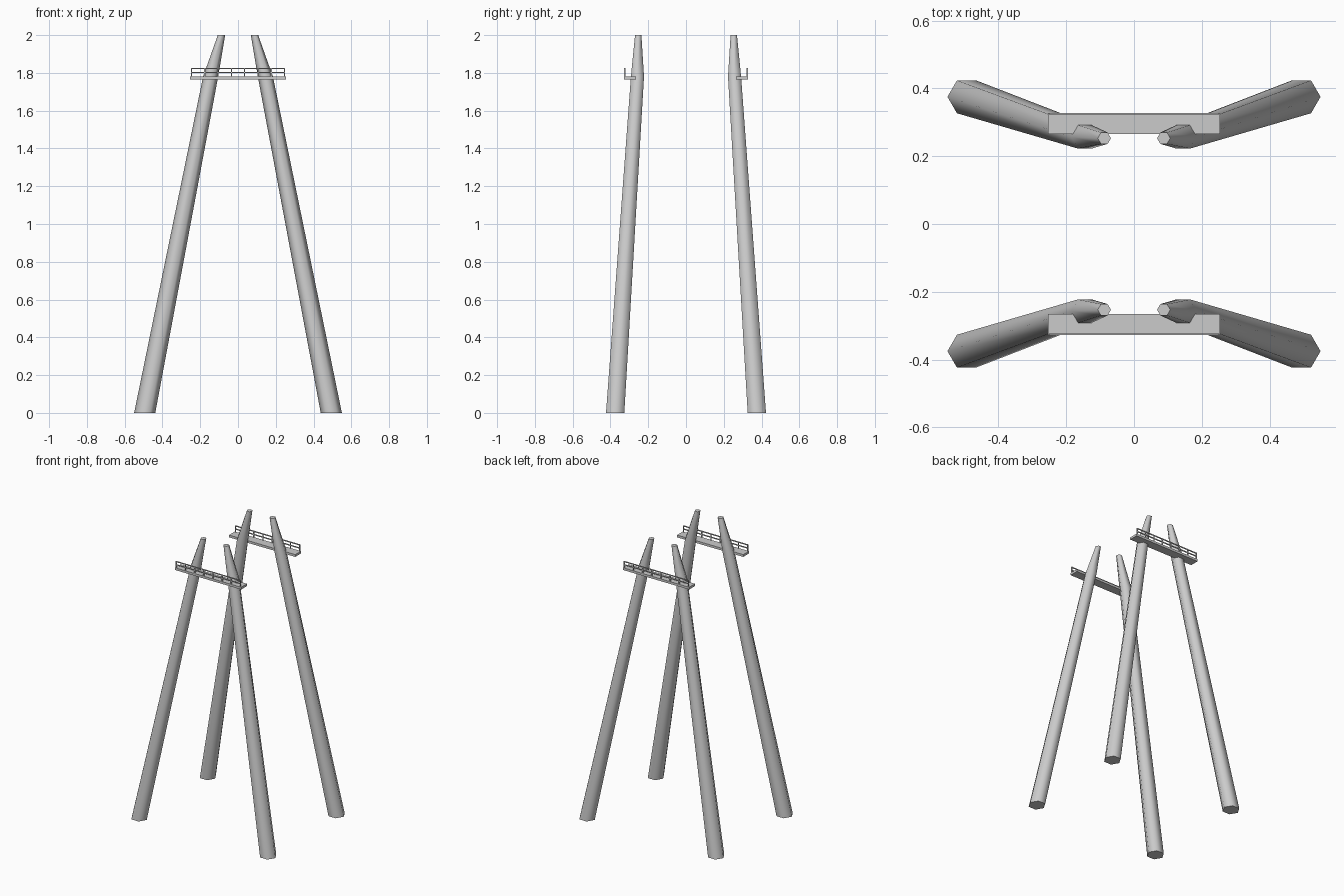
import bpy, bmesh, math

if "Cube" in bpy.data.objects:
    bpy.data.objects.remove(bpy.data.objects["Cube"])

# (centre x, centre y, z, radius) of the hexagonal leg sections
SECTIONS = [(0.494, 0.375, 0.0, 0.056),
            (0.145, 0.257, 1.78, 0.040),
            (0.0875, 0.253, 2.0, 0.0195)]


def new_object(name, bm):
    bmesh.ops.recalc_face_normals(bm, faces=bm.faces)
    mesh = bpy.data.meshes.new(name)
    bm.to_mesh(mesh)
    bm.free()
    obj = bpy.data.objects.new(name, mesh)
    bpy.context.collection.objects.link(obj)
    return obj


def add_box(bm, lo, hi):
    verts = bmesh.ops.create_cube(bm, size=1)["verts"]
    for v in verts:
        for i in range(3):
            v.co[i] = (lo[i] + hi[i]) / 2 + v.co[i] * (hi[i] - lo[i])


def make_leg(name, sx, sy):
    bm = bmesh.new()
    rings = []
    for x, y, z, r in SECTIONS:
        rings.append([bm.verts.new((sx * x + r * math.cos(k * math.pi / 3),
                                    sy * y + r * math.sin(k * math.pi / 3), z))
                      for k in range(6)])
    for a, b in zip(rings, rings[1:]):
        for k in range(6):
            n = (k + 1) % 6
            bm.faces.new((a[k], a[n], b[n], b[k]))
    bm.faces.new(rings[0][::-1])
    bm.faces.new(rings[-1])
    obj = new_object(name, bm)
    # smooth sides, sharp end caps
    bpy.ops.object.select_all(action='DESELECT')
    obj.select_set(True)
    bpy.context.view_layer.objects.active = obj
    bpy.ops.object.shade_smooth_by_angle(angle=math.radians(65))


def make_platform(side, sy):
    # walkway slab
    bm = bmesh.new()
    ys = sorted((sy * 0.265, sy * 0.328))
    add_box(bm, (-0.254, ys[0], 1.765), (0.254, ys[1], 1.781))
    new_object(side + "_platform", bm)

    # railing on the outer edge: posts and two rails
    bm = bmesh.new()
    t, y = 0.003, sy * 0.324
    for i in range(8):
        x = -0.246 + i * 0.492 / 7
        add_box(bm, (x - t, y - t, 1.775), (x + t, y + t, 1.826))
    for z in (1.802, 1.824):
        add_box(bm, (-0.249, y - t, z - t), (0.249, y + t, z + t))
    new_object(side + "_railing", bm)


for side, sy in (("front", -1), ("back", 1)):
    make_leg(side + "_left_leg", -1, sy)
    make_leg(side + "_right_leg", 1, sy)
    make_platform(side, sy)
